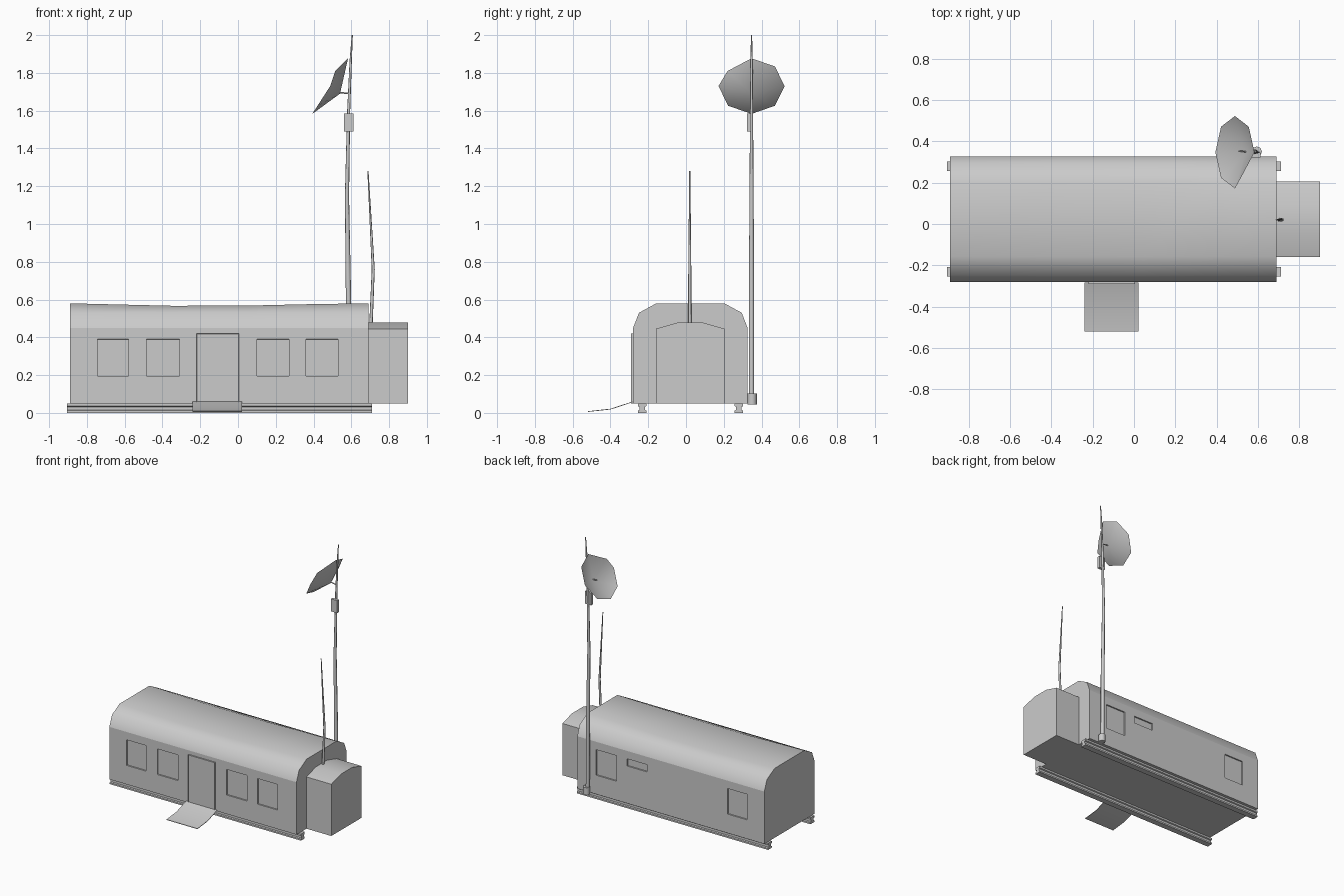
import bpy, bmesh, math
from mathutils import Vector

old = bpy.data.objects.get("Cube")
if old:
    bpy.data.objects.remove(old, do_unlink=True)

GREY = (0.6, 0.6, 0.6, 1)
mat = bpy.data.materials.new("plain grey")
mat.use_nodes = True
mat.diffuse_color = GREY
mat.node_tree.nodes["Principled BSDF"].inputs["Base Color"].default_value = GREY


def finish(name, bm, smooth=0, recalc=True):
    if recalc:
        bmesh.ops.recalc_face_normals(bm, faces=bm.faces[:])
    mesh = bpy.data.meshes.new(name)
    bm.to_mesh(mesh)
    bm.free()
    mesh.materials.append(mat)
    ob = bpy.data.objects.new(name, mesh)
    bpy.context.collection.objects.link(ob)
    if smooth:
        bpy.ops.object.select_all(action='DESELECT')
        ob.select_set(True)
        bpy.context.view_layer.objects.active = ob
        bpy.ops.object.shade_smooth_by_angle(angle=math.radians(smooth))
    return ob


def loft(name, rings, closed=True, smooth=0):
    """Skin between point rings; closed rings also get end caps."""
    bm = bmesh.new()
    vs = [[bm.verts.new(p) for p in ring] for ring in rings]
    n = len(vs[0])
    for a, b in zip(vs, vs[1:]):
        for i in range(n if closed else n - 1):
            j = (i + 1) % n
            bm.faces.new((a[i], a[j], b[j], b[i]))
    if closed:
        bm.faces.new(vs[0][::-1])
        bm.faces.new(vs[-1])
    return finish(name, bm, smooth)


def prism(name, profile, x0, x1, smooth=0):
    return loft(name, [[(x, y, z) for y, z in profile] for x in (x0, x1)], True, smooth)


def box(name, x0, x1, y0, y1, z0, z1):
    return prism(name, [(y0, z0), (y1, z0), (y1, z1), (y0, z1)], x0, x1)


def tube(name, path, sides=8):
    """Tapering tube through (point, radius) pairs."""
    pts = [Vector(p) for p, r in path]
    rings = []
    for i, (p, r) in enumerate(path):
        d = (pts[min(i + 1, len(pts) - 1)] - pts[max(i - 1, 0)]).normalized()
        u = d.cross(Vector((0, 1, 0))).normalized()
        v = d.cross(u)
        rings.append([pts[i] + r * (u * math.cos(t) + v * math.sin(t))
                      for t in (math.tau * k / sides for k in range(sides))])
    return loft(name, rings, True, 50)


# Cabin dimensions
X0, X1, MID, HALF = -0.89, 0.69, 0.023, 0.303
FLOOR, EAVE = 0.05, 0.45
half_roof = [(HALF, EAVE), (0.272, 0.53), (0.18, 0.58)]
roof = [(MID - y, z) for y, z in half_roof] + [(MID + y, z) for y, z in half_roof[::-1]]

# Cabin walls with recessed windows and a small vent
bm = bmesh.new()


def face(*pts):
    return bm.faces.new([bm.verts.new(p) for p in pts])


windows = [(-0.745, -0.58), (-0.485, -0.31), (0.10, 0.27), (0.36, 0.53)]
WIN, VENT = (0.195, 0.39), (0.335, 0.39)
front_holes = [(w, WIN) for w in windows]
back_holes = [(windows[0], WIN), (windows[2], VENT), (windows[3], WIN)]
sunk = []
for y, holes in ((MID - HALF, front_holes), (MID + HALF, back_holes)):
    xs = sorted({X0, X1}.union(*[h[0] for h in holes]))
    for a, b in zip(xs, xs[1:]):
        cut = [zz for xx, zz in holes if xx == (a, b)]
        zs = [FLOOR, *cut[0], EAVE] if cut else [FLOOR, EAVE]
        for c, d in zip(zs, zs[1:]):
            f = face((a, y, c), (b, y, c), (b, y, d), (a, y, d))
            if y > 0:
                f.normal_flip()
            if cut and (c, d) == cut[0]:
                sunk.append(f)
outline = [(MID + HALF, FLOOR), (MID - HALF, FLOOR)] + roof
face(*[(X0, y, z) for y, z in outline[::-1]]).normal_flip()
face(*[(X1, y, z) for y, z in outline]).normal_flip()
face(*[(x, y, FLOOR) for x, y in ((X0, MID - HALF), (X0, MID + HALF),
                                  (X1, MID + HALF), (X1, MID - HALF))])
bmesh.ops.remove_doubles(bm, verts=bm.verts[:], dist=0.0001)
bm.normal_update()
bmesh.ops.inset_region(bm, faces=sunk, thickness=0.0005, depth=-0.01, use_boundary=True)
finish("cabin_walls", bm, recalc=False)

# Curved roof, sagging a little along the ridge
stations = [(X0, 0), (-0.35, 0.013), (0.05, 0.012), (0.4, 0.004), (X1, 0)]
roof_rings = [[(x, y, z - (sag if z > 0.57 else 0)) for y, z in roof] for x, sag in stations]
loft("cabin_roof", roof_rings, False, 60)

# End annex with a shallow arched roof
annex = [(-0.16, FLOOR), (-0.16, 0.445), (-0.045, 0.478), (0.09, 0.478), (0.205, 0.445), (0.205, FLOOR)]
prism("annex", annex, X1, 0.90, 30)

# Skid rails under the floor
half_rail = [(0.023, 0), (0.023, 0.012), (0.014, 0.016), (0.014, 0.032), (0.023, 0.036), (0.023, 0.05)]
rail = half_rail + [(-y, z) for y, z in half_rail[::-1]]
for label, yc in (("front", -0.232), ("back", 0.28)):
    prism(label + "_skid", [(yc + y, z) for y, z in rail], -0.905, 0.71)

# Door with a thin raised rim, and its ramp
door = box("door", -0.22, 0.005, -0.29, -0.279, FLOOR, 0.42)
bm = bmesh.new()
bm.from_mesh(door.data)
bm.normal_update()
panel = [f for f in bm.faces if f.normal.y < -0.9]
bmesh.ops.inset_region(bm, faces=panel, thickness=0.003, depth=-0.005, use_boundary=True)
bm.to_mesh(door.data)
bm.free()
slope = [(-0.283, 0.06), (-0.40, 0.022), (-0.52, 0.009)]
ramp = slope + [(y, z - 0.004) for y, z in slope[::-1]]
prism("ramp", ramp, -0.24, 0.022, 40)

# Tall mast with its foot and equipment box
MY = 0.347
tube("mast", [((0.587, MY, 0.06), 0.014), ((0.585, MY, 0.6), 0.014), ((0.577, MY, 1.15), 0.011),
              ((0.586, MY, 1.6), 0.008), ((0.597, MY, 1.87), 0.006), ((0.605, MY, 2.0), 0.003)])
tube("mast_foot", [((0.594, 0.35, 0.045), 0.025), ((0.594, 0.35, 0.102), 0.025)])
box("equipment_box", 0.56, 0.612, 0.322, 0.345, 1.49, 1.585)

# Eight-sided dish with one bent rim corner
centre = Vector((0.488, MY, 1.73))
up = Vector((0.54, 0, 0.84))
side = Vector((0, 1, 0))
bm = bmesh.new()
apex = bm.verts.new((0.54, MY, 1.69))
rim = [bm.verts.new(centre + 0.175 * (up * math.cos(t) + side * math.sin(t)))
       for t in (math.tau * k / 8 for k in range(8))]
rim[7].co = (0.515, 0.22, 1.81)
for k in range(8):
    bm.faces.new((apex, rim[k], rim[(k + 1) % 8]))
finish("dish", bm, 60)
tube("dish_arm", [((0.592, MY, 1.69), 0.004), ((0.505, 0.352, 1.70), 0.004)], 6)

# Whip antenna on the annex
tube("whip_antenna", [((0.704, 0.02, 0.47), 0.009), ((0.716, 0.02, 0.76), 0.008), ((0.688, 0.02, 1.28), 0.003)])
